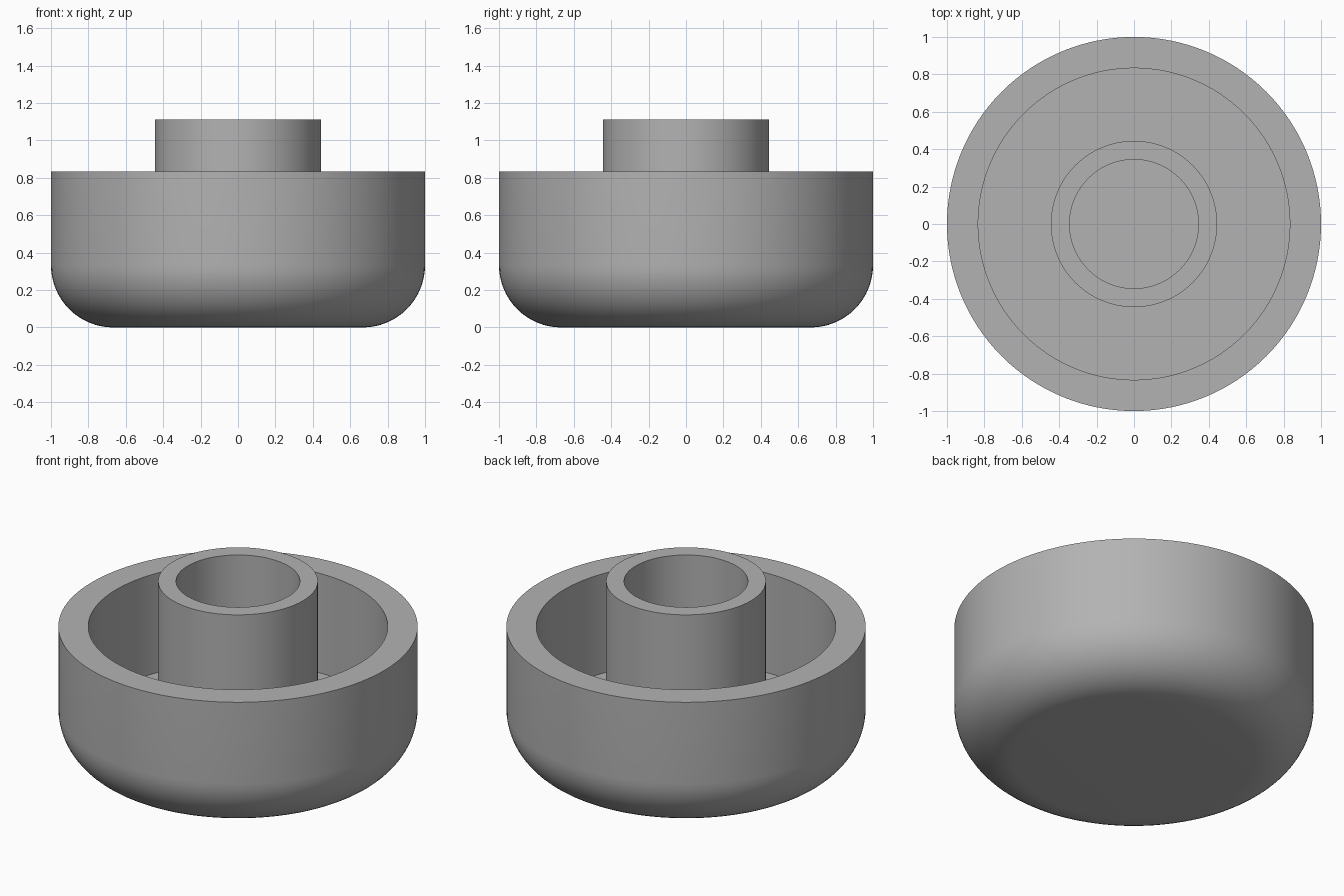
import bpy, bmesh, math

if "Cube" in bpy.data.objects:
    bpy.data.objects.remove(bpy.data.objects["Cube"])

SEGMENTS = 128
U = 1 / 9  # one design unit: the outer radius is 9 units

grey = bpy.data.materials.new("plain grey")
grey.diffuse_color = (0.45, 0.45, 0.45, 1)
grey.use_nodes = True
grey.node_tree.nodes["Principled BSDF"].inputs["Base Color"].default_value = grey.diffuse_color


def lathe(name, profile):
    """Revolve an (r, z) profile around the z axis."""
    bm = bmesh.new()
    verts = [bm.verts.new((r, 0, z)) for r, z in profile]
    edges = [bm.edges.new(pair) for pair in zip(verts, verts[1:])]
    bmesh.ops.spin(bm, geom=verts + edges, cent=(0, 0, 0), axis=(0, 0, 1),
                   angle=math.tau, steps=SEGMENTS, use_duplicate=False)
    bmesh.ops.remove_doubles(bm, verts=bm.verts, dist=1e-5)
    bmesh.ops.recalc_face_normals(bm, faces=bm.faces)
    mesh = bpy.data.meshes.new(name)
    bm.to_mesh(mesh)
    bm.free()
    mesh.materials.append(grey)
    obj = bpy.data.objects.new(name, mesh)
    bpy.context.collection.objects.link(obj)
    bpy.context.view_layer.objects.active = obj
    obj.select_set(True)
    bpy.ops.object.shade_smooth_by_angle(angle=math.radians(30))
    obj.select_set(False)
    return obj


# Flat underside and rounded lower edge
FILLET, STEPS = 3 * U, 16
profile = [(0, 0)]
for i in range(STEPS + 1):
    a = math.pi / 2 * i / STEPS
    profile.append((1 - FILLET + FILLET * math.sin(a),
                    FILLET - FILLET * math.cos(a)))

# Outer wall, rim, inner wall, cup floor
profile += [(1, 7.5 * U), (7.5 * U, 7.5 * U), (7.5 * U, 2 * U)]
# Central tube rising from the floor, with its bore
profile += [(4 * U, 2 * U), (4 * U, 10 * U), (3.1 * U, 10 * U),
            (3.1 * U, 2 * U), (0, 2 * U)]

lathe("cup_with_central_tube", profile)
